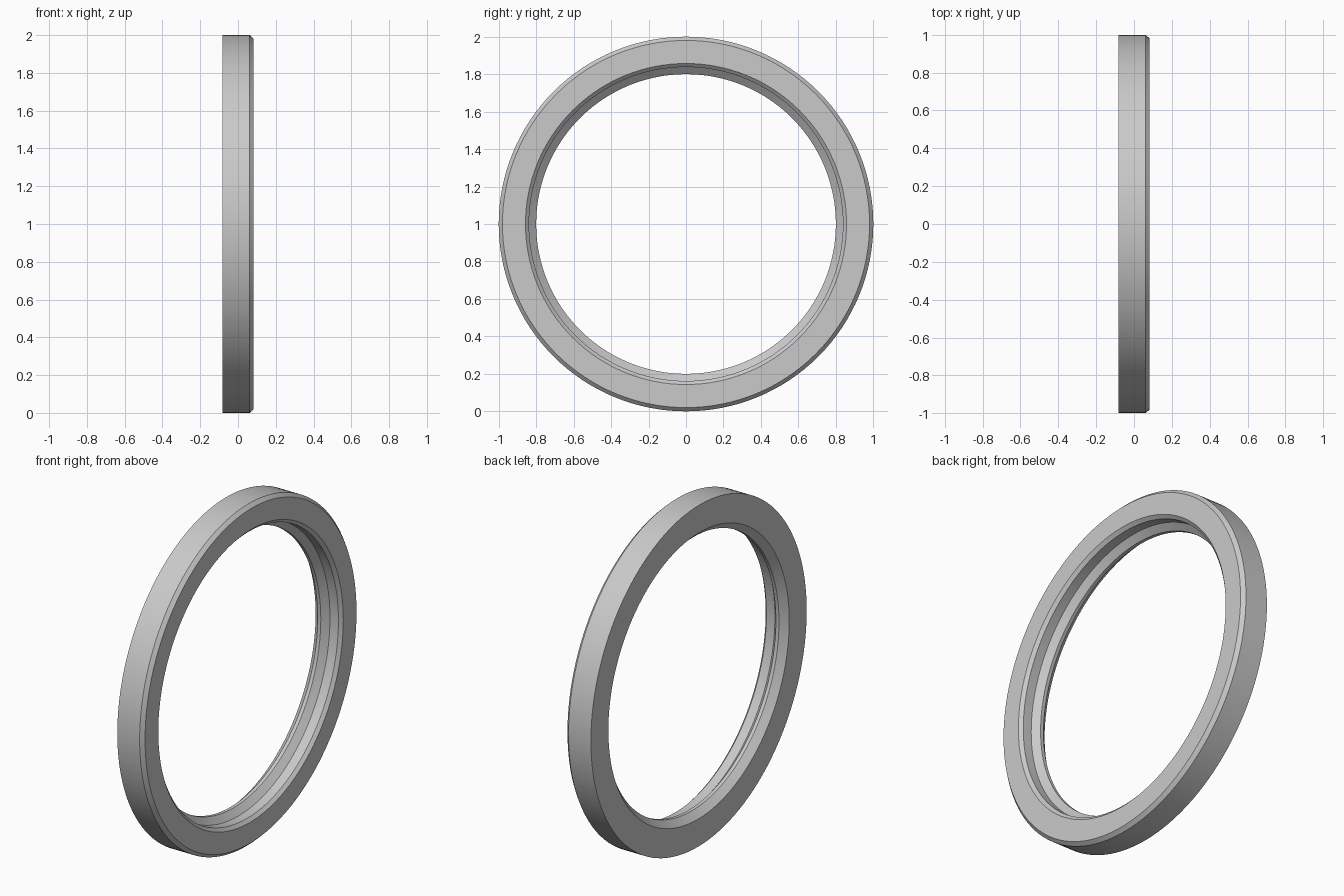
import bpy, bmesh, math
from mathutils import Matrix, Vector

cube = bpy.data.objects.get("Cube")
if cube:
    bpy.data.objects.remove(cube, do_unlink=True)

SEGMENTS = 128

# Plain grey material
grey = bpy.data.materials.new("plain grey")
grey.use_nodes = True
colour = (0.59, 0.59, 0.59, 1)
grey.diffuse_color = colour
grey.node_tree.nodes["Principled BSDF"].inputs["Base Color"].default_value = colour

# Closed cross-section as (x, radius): chamfered rim, stepped bore, narrow inner land
profile = [
    (-0.083, 1.0), (0.062, 1.0), (0.083, 0.98),
    (0.083, 0.857), (0.065, 0.838), (0.01, 0.838),
    (-0.023, 0.80), (-0.043, 0.80), (-0.083, 0.838),
]

# Revolve the cross-section around the x axis
bm = bmesh.new()
rings = []
for i in range(SEGMENTS):
    turn = Matrix.Rotation(math.tau * i / SEGMENTS, 3, 'X')
    rings.append([bm.verts.new(turn @ Vector((x, 0, r)) + Vector((0, 0, 1)))
                  for x, r in profile])
count = len(profile)
for i, ring in enumerate(rings):
    following = rings[(i + 1) % SEGMENTS]
    for j in range(count):
        k = (j + 1) % count
        bm.faces.new((ring[j], ring[k], following[k], following[j]))
bmesh.ops.recalc_face_normals(bm, faces=bm.faces)

mesh = bpy.data.meshes.new("ring")
bm.to_mesh(mesh)
bm.free()
mesh.materials.append(grey)
ring_object = bpy.data.objects.new("ring", mesh)
bpy.context.collection.objects.link(ring_object)

# Smooth round walls with crisp profile edges
bpy.ops.object.select_all(action='DESELECT')
ring_object.select_set(True)
bpy.context.view_layer.objects.active = ring_object
bpy.ops.object.shade_smooth_by_angle(angle=math.radians(25))
